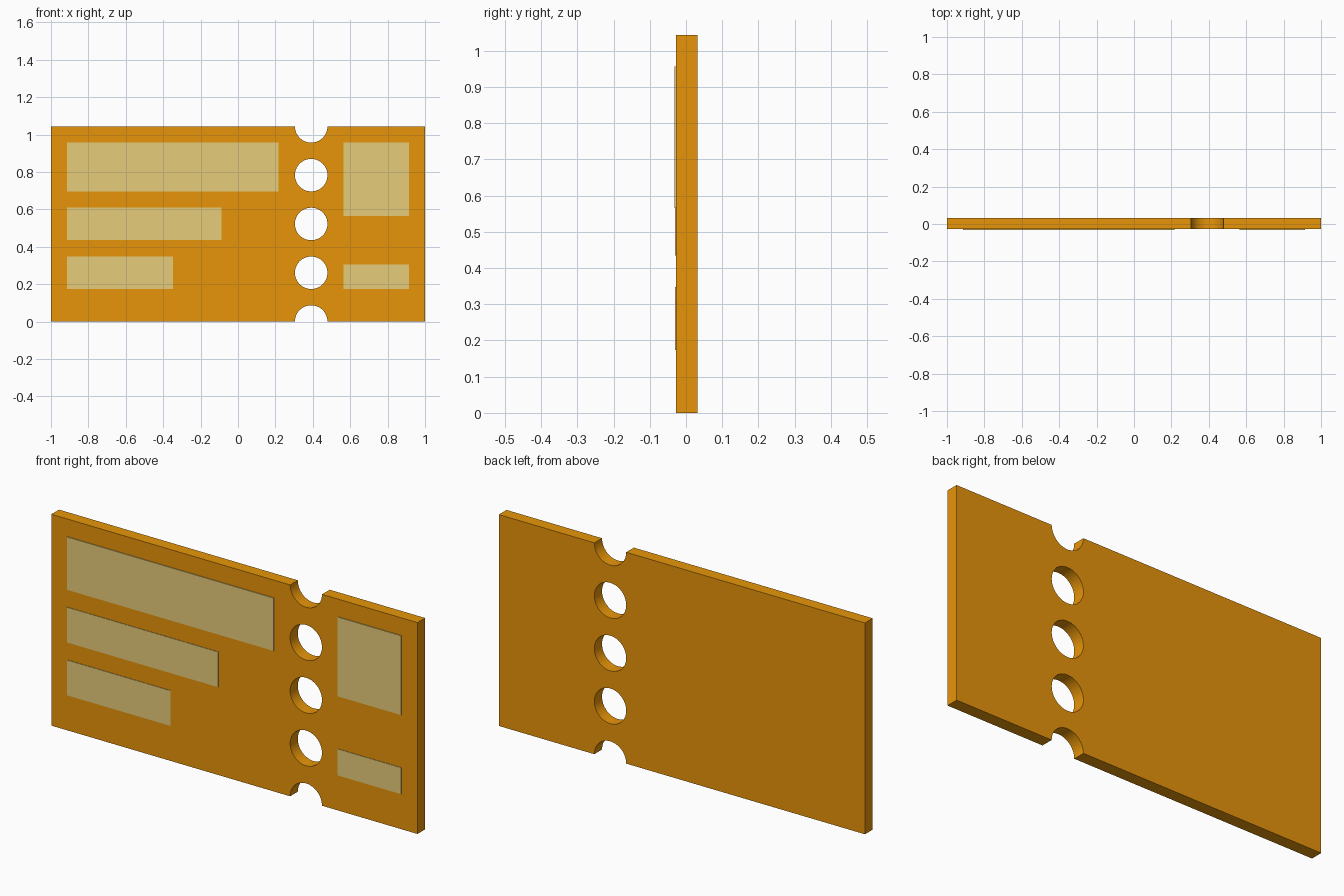
import bpy, bmesh, math
from mathutils import Matrix

if "Cube" in bpy.data.objects:
    bpy.data.objects.remove(bpy.data.objects["Cube"])

U = 2 / 23                 # layout unit: the ticket is 23 x 12 units
H = 12 * U
FRONT, BACK = -0.028, 0.032


def material(name, rgb):
    m = bpy.data.materials.new(name)
    m.diffuse_color = (*rgb, 1)
    m.use_nodes = True
    m.node_tree.nodes["Principled BSDF"].inputs["Base Color"].default_value = m.diffuse_color
    return m


def add_object(name, bm, mat):
    me = bpy.data.meshes.new(name)
    bm.to_mesh(me)
    bm.free()
    me.materials.append(mat)
    ob = bpy.data.objects.new(name, me)
    bpy.context.collection.objects.link(ob)
    return ob


def box(name, x0, x1, y0, y1, z0, z1, mat):
    bm = bmesh.new()
    place = Matrix.Translation(((x0 + x1) / 2, (y0 + y1) / 2, (z0 + z1) / 2))
    size = Matrix.Diagonal((x1 - x0, y1 - y0, z1 - z0, 1))
    bmesh.ops.create_cube(bm, size=1, matrix=place @ size)
    return add_object(name, bm, mat)


amber = material("amber", (0.913, 0.342, 0.0033))
cream = material("pale yellow", (0.913, 0.694, 0.223))

# Ticket slab
slab = box("ticket_slab", -1, 1, FRONT, BACK, 0, H, amber)

# Row of perforations: three full holes plus a half notch at each edge
bm = bmesh.new()
for i in range(5):
    bmesh.ops.create_cone(
        bm, cap_ends=True, segments=64, radius1=U, radius2=U, depth=0.4,
        matrix=Matrix.Translation((4.5 * U, 0, i * H / 4)) @ Matrix.Rotation(math.pi / 2, 4, 'X'))
cutter = add_object("perforation_cutter", bm, amber)
cutter.hide_render = True

mod = slab.modifiers.new("perforations", 'BOOLEAN')
mod.operation = 'DIFFERENCE'
mod.solver = 'EXACT'
mod.object = cutter
bpy.context.view_layer.objects.active = slab
slab.select_set(True)
bpy.ops.object.modifier_apply(modifier=mod.name)
bpy.data.objects.remove(cutter)
bpy.ops.object.shade_smooth_by_angle(angle=math.radians(30))

# Thin printed panels on the front: x range, z range in units, thickness
panels = {
    "title_panel": (-10.5, 2.5, 8, 11, 0.004),
    "middle_line_panel": (-10.5, -1, 5, 7, 0.0025),
    "lower_line_panel": (-10.5, -4, 2, 4, 0.0025),
    "stub_panel": (6.5, 10.5, 6.5, 11, 0.004),
    "stub_line_panel": (6.5, 10.5, 2, 3.5, 0.0025),
}
for name, (x0, x1, z0, z1, t) in panels.items():
    box(name, x0 * U, x1 * U, FRONT - t, FRONT + 0.001, z0 * U, z1 * U, cream)
